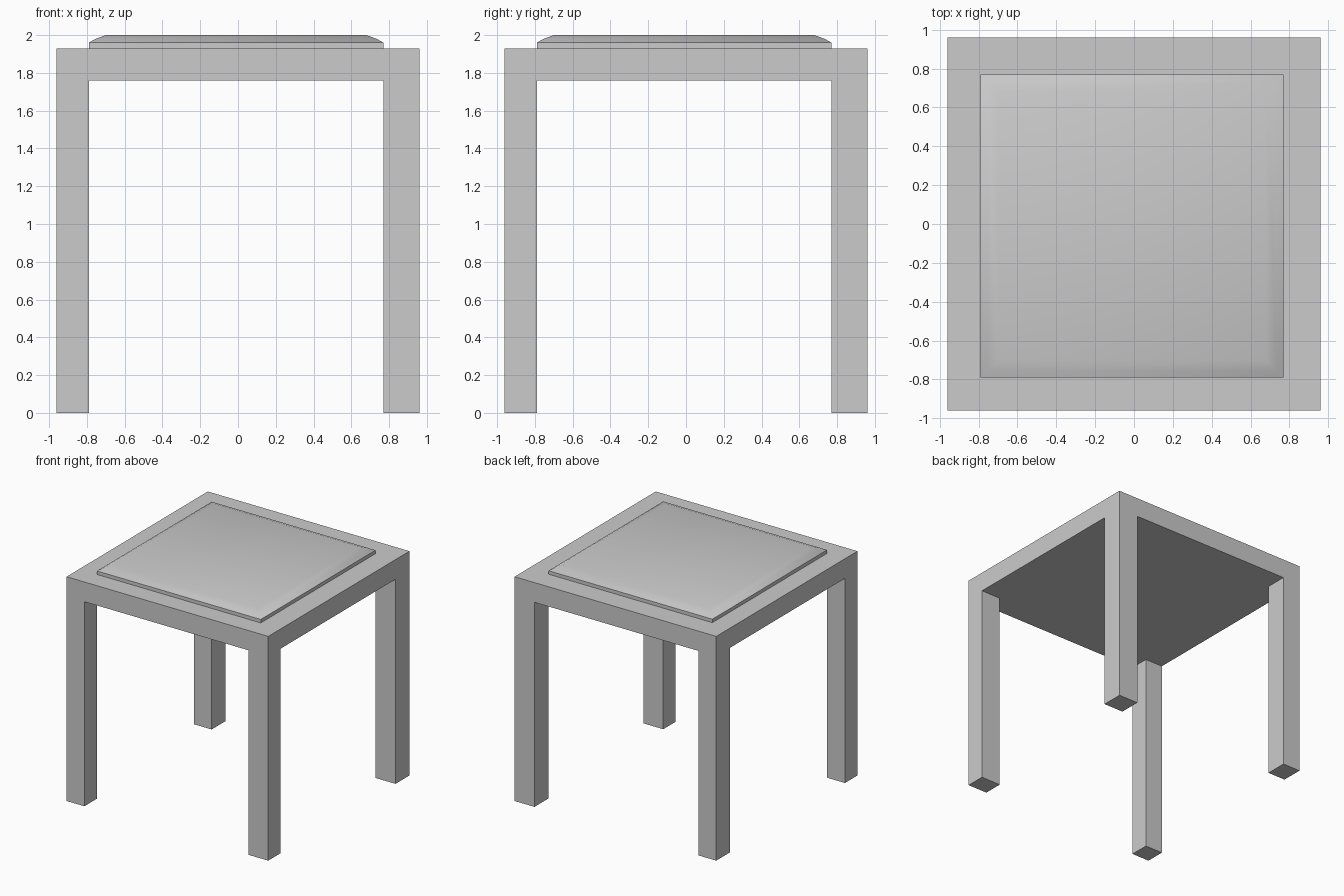
import bpy, bmesh
from math import radians
from mathutils import Matrix, Vector

if "Cube" in bpy.data.objects:
    bpy.data.objects.remove(bpy.data.objects["Cube"])

LEG_LO, LEG_HI, HALF = -0.79, 0.77, 0.96
APRON_Z, TOP_Z = 1.76, 1.93


def make_object(name, bm):
    bmesh.ops.recalc_face_normals(bm, faces=bm.faces[:])
    mesh = bpy.data.meshes.new(name)
    bm.to_mesh(mesh)
    bm.free()
    obj = bpy.data.objects.new(name, mesh)
    bpy.context.collection.objects.link(obj)
    return obj


# Stool frame: solid slab, cut at the leg lines, corners extruded down as legs
bm = bmesh.new()
size = (2 * HALF, 2 * HALF, TOP_Z - APRON_Z, 1)
bmesh.ops.create_cube(bm, size=1, matrix=Matrix.Translation(
    (0, 0, (TOP_Z + APRON_Z) / 2)) @ Matrix.Diagonal(size))
for axis in (Vector((1, 0, 0)), Vector((0, 1, 0))):
    for pos in (LEG_LO, LEG_HI):
        bmesh.ops.bisect_plane(bm, geom=bm.verts[:] + bm.edges[:] + bm.faces[:],
                               plane_co=axis * pos, plane_no=axis)


def is_leg_top(face):
    c = face.calc_center_median()
    return (abs(c.z - APRON_Z) < 1e-4
            and min(abs(c.x), abs(c.y)) > 0.7)


legs = bmesh.ops.extrude_discrete_faces(
    bm, faces=[f for f in bm.faces if is_leg_top(f)])["faces"]
for v in {v for f in legs for v in f.verts}:
    v.co.z = 0
bmesh.ops.dissolve_limit(bm, angle_limit=radians(1),
                         verts=bm.verts[:], edges=bm.edges[:])
make_object("stool_frame", bm)

# Seat cushion: square rings following an (inset, height) profile
bm = bmesh.new()
rings = []
for inset, z in ((0, TOP_Z), (0, 1.96), (0.035, 1.98), (0.09, 2.0)):
    lo, hi = LEG_LO + inset, LEG_HI - inset
    rings.append([bm.verts.new((x, y, z)) for x, y in
                  ((lo, lo), (hi, lo), (hi, hi), (lo, hi))])
for a, b in zip(rings, rings[1:]):
    for i in range(4):
        j = (i + 1) % 4
        bm.faces.new((a[i], a[j], b[j], b[i]))
bm.faces.new(rings[0][::-1])
bm.faces.new(rings[-1])
cushion = make_object("seat_cushion", bm)
bpy.context.view_layer.objects.active = cushion
cushion.select_set(True)
bpy.ops.object.shade_smooth_by_angle(angle=radians(50))
